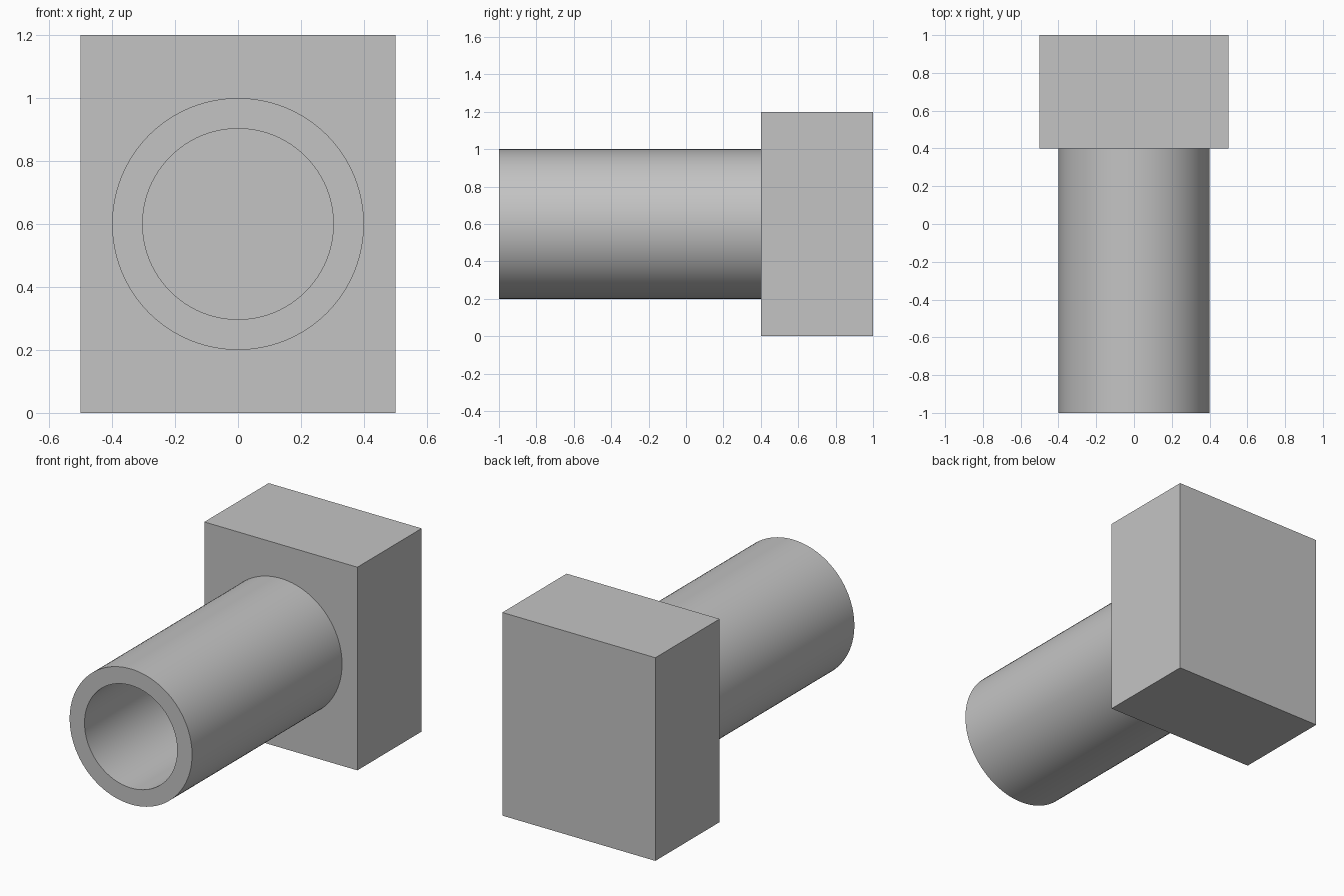
import bpy
import bmesh
import math
from mathutils import Matrix, Vector

cube = bpy.data.objects.get("Cube")
if cube:
    bpy.data.objects.remove(cube, do_unlink=True)

# One plain grey for the whole model
grey = bpy.data.materials.new("plain_grey")
grey.use_nodes = True
colour = (0.55, 0.55, 0.55, 1)
grey.diffuse_color = colour
grey.node_tree.nodes["Principled BSDF"].inputs["Base Color"].default_value = colour

AXIS_Z = 0.6
BLOCK_FRONT, BLOCK_BACK = 0.4, 1.0


def add_object(name, bm):
    bmesh.ops.recalc_face_normals(bm, faces=bm.faces)
    mesh = bpy.data.meshes.new(name)
    bm.to_mesh(mesh)
    bm.free()
    mesh.materials.append(grey)
    obj = bpy.data.objects.new(name, mesh)
    bpy.context.collection.objects.link(obj)
    return obj


# Rectangular block at the back
bm = bmesh.new()
size = (1, BLOCK_BACK - BLOCK_FRONT, 2 * AXIS_Z)
centre = (0, (BLOCK_FRONT + BLOCK_BACK) / 2, AXIS_Z)
bmesh.ops.create_cube(bm, size=1, matrix=Matrix.Translation(centre) @ Matrix.Diagonal((*size, 1)))
add_object("block", bm)

# Hollow tube: a wall section spun about the y axis, seated slightly in the block
bm = bmesh.new()
outer, inner, front, seat = 0.4, 0.303, -1.0, BLOCK_FRONT + 0.01
section = [(outer, front), (outer, seat), (inner, seat), (inner, front)]
verts = [bm.verts.new((r, y, AXIS_Z)) for r, y in section]
edges = [bm.edges.new((verts[i], verts[(i + 1) % 4])) for i in range(4)]
bmesh.ops.spin(bm, geom=verts + edges, cent=Vector((0, 0, AXIS_Z)), axis=(0, 1, 0),
               angle=2 * math.pi, steps=96, use_merge=True)
bmesh.ops.remove_doubles(bm, verts=bm.verts, dist=0.0001)
tube = add_object("tube", bm)

# Smooth round walls with crisp rims
bpy.ops.object.select_all(action="DESELECT")
tube.select_set(True)
bpy.context.view_layer.objects.active = tube
bpy.ops.object.shade_smooth_by_angle(angle=math.radians(30))
